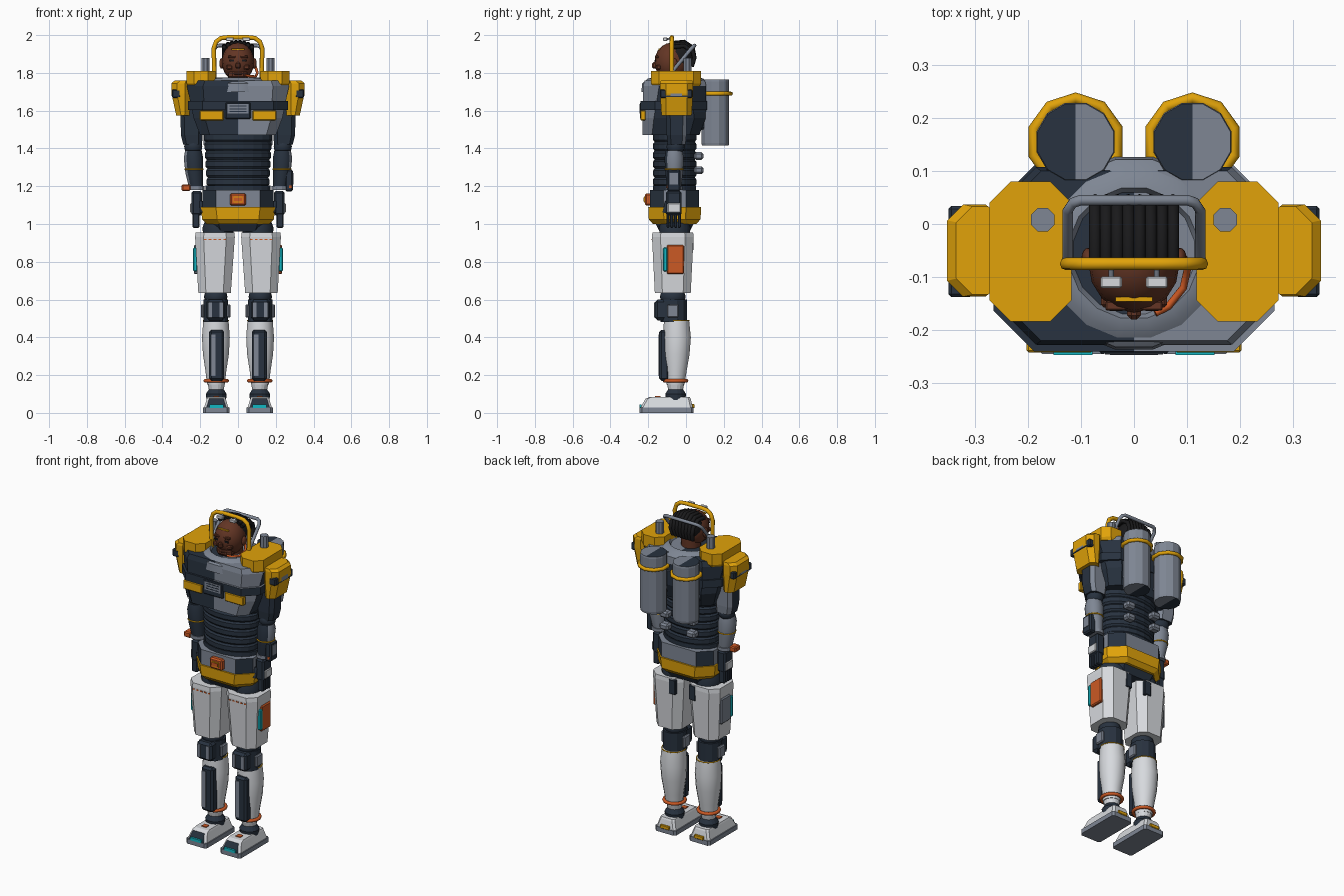
import bpy, bmesh, math
from mathutils import Vector

cube = bpy.data.objects.get("Cube")
if cube:
    bpy.data.objects.remove(cube, do_unlink=True)


def material(name, r, g, b):
    m = bpy.data.materials.new(name)
    m.use_nodes = True
    m.diffuse_color = (r, g, b, 1)
    m.node_tree.nodes["Principled BSDF"].inputs["Base Color"].default_value = (r, g, b, 1)
    return m


NAVY = material("navy", .021, .032, .05)
GREY = material("steel grey", .21, .24, .295)
WHITE = material("off white", .68, .7, .73)
YELLOW = material("safety yellow", .75, .365, .003)
ORANGE = material("orange", .6, .1, .018)
CYAN = material("cyan", .006, .47, .54)
BROWN = material("brown skin", .125, .036, .018)
BLACK = material("black hair", .01, .01, .011)


def add(name, bm, mat, alt=None, rule=None, smooth=False):
    """Turn a bmesh into an object; faces that pass the rule get the second colour."""
    bmesh.ops.recalc_face_normals(bm, faces=bm.faces[:])
    bm.normal_update()
    mesh = bpy.data.meshes.new(name)
    mesh.materials.append(mat)
    if alt:
        mesh.materials.append(alt)
        for f in bm.faces:
            f.material_index = int(bool(rule(f.calc_center_median(), f.normal)))
    bm.to_mesh(mesh)
    bm.free()
    ob = bpy.data.objects.new(name, mesh)
    bpy.context.collection.objects.link(ob)
    if smooth:
        bpy.ops.object.select_all(action='DESELECT')
        ob.select_set(True)
        bpy.context.view_layer.objects.active = ob
        bpy.ops.object.shade_smooth_by_angle(angle=math.radians(40))


def octo(z, cx, cy, hx, hy, c):
    """Rectangle with cut corners."""
    pts = []
    for sx, sy, first in ((1, -1, 1), (1, 1, 0), (-1, 1, 1), (-1, -1, 0)):
        pair = [(sx * (hx - c), sy * hy), (sx * hx, sy * (hy - c))]
        pts += pair if first else pair[::-1]
    return [Vector((cx + x, cy + y, z)) for x, y in pts]


def oval(z, cx, cy, rx, ry, n=16):
    return [Vector((cx + rx * math.cos(math.tau * (i + .5) / n),
                    cy + ry * math.sin(math.tau * (i + .5) / n), z)) for i in range(n)]


def stack(name, rings, mat, alt=None, rule=None, smooth=False, split=None):
    """Skin a pile of rings and cap both ends."""
    bm = bmesh.new()
    rows = [[bm.verts.new(p) for p in ring] for ring in rings]
    n = len(rows[0])
    for a, b in zip(rows, rows[1:]):
        for i in range(n):
            j = (i + 1) % n
            bm.faces.new((a[i], a[j], b[j], b[i]))
    bm.faces.new(rows[0][::-1])
    bm.faces.new(rows[-1])
    if split is not None:
        bmesh.ops.bisect_plane(bm, geom=bm.verts[:] + bm.edges[:] + bm.faces[:],
                               plane_co=(split, 0, 0), plane_no=(1, 0, 0))
    add(name, bm, mat, alt, rule, smooth)


def box(name, x, y, z, sx, sy, sz, mat, bevel=0):
    bm = bmesh.new()
    bmesh.ops.create_cube(bm, size=1)
    for v in bm.verts:
        v.co = Vector((x + v.co.x * sx, y + v.co.y * sy, z + v.co.z * sz))
    if bevel:
        bmesh.ops.bevel(bm, geom=bm.edges[:], offset=bevel, segments=1, affect='EDGES')
    add(name, bm, mat)


def ball(name, x, y, z, rx, ry, rz, mat):
    bm = bmesh.new()
    bmesh.ops.create_uvsphere(bm, u_segments=16, v_segments=10, radius=1)
    for v in bm.verts:
        v.co = Vector((x + v.co.x * rx, y + v.co.y * ry, z + v.co.z * rz))
    add(name, bm, mat, smooth=True)


def tube(name, pts, r, mat, closed=False):
    cu = bpy.data.curves.new(name, 'CURVE')
    cu.dimensions = '3D'
    cu.bevel_depth, cu.bevel_resolution, cu.use_fill_caps = r, 2, True
    sp = cu.splines.new('POLY')
    sp.points.add(len(pts) - 1)
    for p, co in zip(sp.points, pts):
        p.co = (*co, 1)
    sp.use_cyclic_u = closed
    cu.materials.append(mat)
    bpy.context.collection.objects.link(bpy.data.objects.new(name, cu))


def arch(side):
    """Mirror half of a hoop to make the whole path."""
    return side + [(-x, y, z) for x, y, z in reversed(side)]


# Torso
stack("chest", [octo(1.47, 0, -.08, .2, .15, .05), octo(1.56, 0, -.063, .235, .167, .06),
                octo(1.73, 0, -.06, .27, .167, .085), octo(1.76, 0, -.06, .255, .16, .08)],
      NAVY, GREY, lambda c, n: c.x > 0 and (n.z > .3 or (n.y < -.3 and c.z > 1.5)), split=0)
stack("chest_band", [octo(z, 0, -.065, .265, .175, .077) for z in (1.603, 1.65)],
      NAVY, GREY, lambda c, n: c.x > 0 and n.z > .5, split=0)
ribs = []
for i in range(6):
    z, w = 1.2 + i * .047, .16 + .003 * i
    ribs += [oval(z + dz, 0, -.06, w + d, .108 + d, 20) for dz, d in ((0, 0), (.01, .008), (.036, .008), (.046, 0))]
stack("ribbed_abdomen", ribs, NAVY)
stack("collar", [oval(z, 0, -.055, r, r) for z, r in ((1.7, .185), (1.745, .18), (1.77, .15), (1.775, .125), (1.74, .105))],
      GREY, smooth=True)
box("chest_console", 0, -.23, 1.6, .135, .028, .09, NAVY, .006)
box("console_screen", 0, -.243, 1.61, .11, .006, .05, GREY)
for i in range(3):
    box("console_slot", 0, -.245, 1.595 + i * .015, .09, .004, .005, NAVY)

# Belt and hips
stack("waist_ring", [oval(z, 0, -.06, .175, .115, 20) for z in (1.175, 1.205)], NAVY)
stack("belt", [octo(z, 0, -.06, .187, .13, .07) for z in (1.08, 1.18)], GREY, NAVY,
      lambda c, n: abs(n.x) > .3 and abs(n.y) > .3)
stack("hip_band", [octo(1.0, 0, -.06, .165, .115, .07), octo(1.025, 0, -.06, .19, .137, .08),
                   octo(1.09, 0, -.06, .197, .14, .08)], YELLOW)
box("buckle", 0, -.2, 1.13, .085, .035, .065, ORANGE, .008)
box("buckle_frame", 0, -.219, 1.13, .05, .006, .03, YELLOW)
box("buckle_centre", 0, -.223, 1.13, .04, .004, .02, ORANGE)
stack("pelvis", [octo(.96, 0, -.06, .13, .08, .04), octo(1.02, 0, -.06, .16, .11, .05)], NAVY)

# Head, hair and headset
stack("neck", [oval(z, 0, -.05, .055, .055) for z in (1.7, 1.82)], BROWN, smooth=True)
ball("head", 0, -.075, 1.858, .086, .092, .102, BROWN)
box("jaw", 0, -.105, 1.79, .1, .1, .06, BROWN, .02)
box("nose", 0, -.165, 1.84, .026, .03, .035, BROWN, .008)
box("lips", 0, -.153, 1.797, .045, .015, .014, BROWN, .004)
box("forehead_band", 0, -.142, 1.925, .07, .008, .007, YELLOW)
for s in (1, -1):
    box("eye", s * .034, -.161, 1.865, .024, .006, .01, BLACK)
    box("brow", s * .034, -.154, 1.885, .04, .018, .012, BROWN, .003)
    box("cheek", s * .045, -.145, 1.83, .035, .025, .025, BROWN, .006)
    ball("ear", s * .087, -.065, 1.85, .012, .02, .028, BROWN)
    box("head_lamp", s * .043, -.11, 1.978, .04, .022, .018, WHITE, .003)
    tube("lamp_arm", [(s * .043, -.1, 1.978), (s * .043, -.078, 1.985)], .005, GREY)
ball("hair_cap", 0, -.03, 1.888, .078, .072, .075, BLACK)
for i in range(8):
    x = (i - 3.5) * .021
    drop = x * x * 4
    tube("braid", [(x, -.07, 1.958 - drop), (x, -.01, 1.965 - drop),
                   (x, .035, 1.935 - drop), (x, .045, 1.88), (x * .9, .03, 1.835)], .0115, BLACK)
tube("front_cage", arch([(.125, -.075, 1.76), (.128, -.075, 1.93), (.116, -.075, 1.965),
                         (.09, -.075, 1.984), (.05, -.075, 1.988)]), .012, YELLOW)
tube("rear_cage", arch([(.125, -.07, 1.81), (.125, .025, 1.925), (.115, .04, 1.94), (.1, .045, 1.945)]), .01, GREY)
tube("microphone_boom", [(.09, -.06, 1.84), (.103, -.075, 1.8), (.093, -.12, 1.78), (.065, -.155, 1.782), (.04, -.168, 1.787)],
     .007, ORANGE)

for s in (1, -1):
    side = "left_" if s > 0 else "right_"

    # Backpack
    tx, ty = s * .11, .155
    stack(side + "air_tank", [oval(z, tx, ty, r, r, 12) for z, r in ((1.415, .073), (1.43, .076), (1.755, .076), (1.765, .074))],
          GREY, NAVY, lambda c, n: abs(n.z) > .5 and c.x < tx, split=tx)
    tube(side + "tank_strap", oval(1.69, tx, ty, .082, .082, 10), .011, YELLOW, True)
    box(side + "tank_bracket", tx, .085, 1.6, .09, .06, .2, NAVY, .01)
    for z in (1.36, 1.285):
        box(side + "back_valve", s * .09, .068, z, .06, .05, .04, GREY, .01)
    box(side + "chest_pouch", s * .14, -.228, 1.575, .125, .028, .054, YELLOW, .004)

    # Shoulders
    stack(side + "shoulder_pad", [octo(1.73, s * .195, -.052, .07, .125, .04), octo(1.745, s * .195, -.052, .077, .132, .04),
                                  octo(1.81, s * .195, -.052, .077, .132, .04)], YELLOW)
    stack(side + "antenna", [oval(z, s * .172, .008, .024, .024, 8) for z in (1.79, 1.88)], GREY)
    stack(side + "shoulder_guard", [octo(1.575, s * .292, -.05, .035, .08, .025), octo(1.69, s * .301, -.05, .051, .087, .03),
                                    octo(1.745, s * .301, -.05, .051, .087, .03), octo(1.76, s * .29, -.05, .045, .083, .03)],
          YELLOW)
    box(side + "shoulder_strap", s * .327, -.052, 1.69, .046, .172, .045, NAVY, .006)
    box(side + "strap_clip", s * .349, -.052, 1.69, .006, .06, .025, GREY)

    # Arms
    stack(side + "upper_arm", [octo(1.42, s * .24, -.05, .05, .047, .018), octo(1.47, s * .245, -.05, .057, .052, .02),
                               octo(1.66, s * .25, -.05, .057, .055, .02)], NAVY, GREY, lambda c, n: n.y > .5)
    ball(side + "elbow", s * .237, -.055, 1.41, .048, .048, .045, NAVY)
    stack(side + "forearm", [oval(z, s * x, -.063, r, r, 12) for z, x, r in
                             ((1.19, .222, .038), (1.27, .232, .048), (1.35, .236, .053), (1.39, .236, .045))],
          NAVY, GREY, lambda c, n: n.y > .1 or n.x * s > .8, smooth=True)
    tube(side + "forearm_band", oval(1.29, s * .233, -.063, .049, .049, 12), .004, YELLOW, True)
    stack(side + "wrist_cuff", [oval(z, s * .222, -.063, .045, .045, 12) for z in (1.18, 1.2)], GREY)
    box(side + "palm", s * .218, -.065, 1.11, .056, .082, .13, NAVY, .01)
    box(side + "hand_plate", s * .248, -.063, 1.085, .01, .068, .05, WHITE, .004)
    for i in range(4):
        box(side + "finger", s * .222, -.095 + i * .02, 1.025, .038, .017, .09, NAVY, .005)
    tube(side + "thumb", [(s * .195, -.1, 1.12), (s * .19, -.115, 1.06)], .011, NAVY)

    # Thighs
    stack(side + "hip_joint", [oval(z, s * .105, -.06, r, r) for z, r in ((.93, .08), (.98, .085), (1.02, .07))], NAVY, smooth=True)
    stack(side + "thigh", [octo(.635, s * .124, -.07, .086, .095, .04), octo(.93, s * .122, -.07, .105, .11, .045),
                           octo(.955, s * .122, -.07, .103, .108, .045)], WHITE)
    for i in range(5):
        box(side + "thigh_stitch", s * .122 + (i - 2) * .026, -.179, .918, .014, .006, .007, ORANGE)
    box(side + "hip_strap", s * .068, .03, .905, .045, .022, .09, NAVY, .004)
    box(side + "thigh_light", s * .226, -.11, .812, .022, .022, .125, CYAN, .005)
    box(side + "thigh_pocket", s * .222, -.056, .812, .022, .09, .155, ORANGE if s > 0 else GREY, .006)

    # Knees and shins
    ball(side + "knee_joint", s * .118, -.07, .615, .062, .068, .05, NAVY)
    stack(side + "knee", [oval(z, s * .118, -.065, .068, .072, 12) for z in (.48, .6)], NAVY)
    box(side + "knee_pad", s * .118, -.125, .545, .1, .08, .11, NAVY, .014)
    for k in (1, -1):
        box(side + "knee_hinge", s * .118 + k * .07, -.07, .54, .018, .06, .07, GREY, .006)
        box(side + "knee_strip", s * .118 + k * .03, -.166, .545, .022, .006, .08, GREY)
    stack(side + "shin", [oval(z, s * .117, y, r, r) for z, y, r in
                          ((.15, -.055, .048), (.22, -.052, .056), (.31, -.05, .07), (.4, -.048, .075), (.49, -.05, .068))],
          WHITE, smooth=True)
    tube(side + "shin_trim", oval(.489, s * .117, -.05, .068, .068), .003, YELLOW, True)
    box(side + "shin_guard", s * .113, -.115, .305, .08, .055, .27, NAVY, .012)
    box(side + "shin_strip", s * .113 - .018, -.143, .305, .026, .006, .22, GREY)
    tube(side + "ankle_ring", oval(.17, s * .115, -.055, .059, .059), .01, ORANGE, True)

    # Feet
    stack(side + "ankle", [oval(z, s * .115, -.055, r, r) for z, r in ((.06, .052), (.1, .056), (.125, .04), (.16, .048))],
          NAVY, WHITE, lambda c, n: c.z > .135)
    stack(side + "sole", [octo(z, s * .115, -.102, .07, .143, .012) for z in (0, .028)], GREY)
    stack(side + "boot", [octo(.028, s * .115, -.102, .064, .138, .012), octo(.075, s * .115, -.095, .05, .12, .012),
                          octo(.085, s * .115, -.085, .046, .105, .012)], WHITE, NAVY, lambda c, n: n.y < -.8)
    box(side + "toe_light", s * .115, -.241, .035, .074, .012, .017, CYAN)
    box(side + "heel_tab", s * .115, .038, .036, .06, .014, .022, YELLOW, .003)
    box(side + "boot_tag", s * .115, -.15, .087, .03, .03, .006, ORANGE)

# Wrist instruments
box("left_wrist_computer", .27, -.065, 1.23, .04, .07, .115, NAVY, .008)
box("left_wrist_screen", .291, -.065, 1.24, .004, .045, .06, GREY)
box("left_wrist_button", .278, -.1, 1.197, .014, .006, .014, ORANGE)
box("right_wrist_beacon", -.275, -.075, 1.192, .046, .052, .034, ORANGE, .006)
